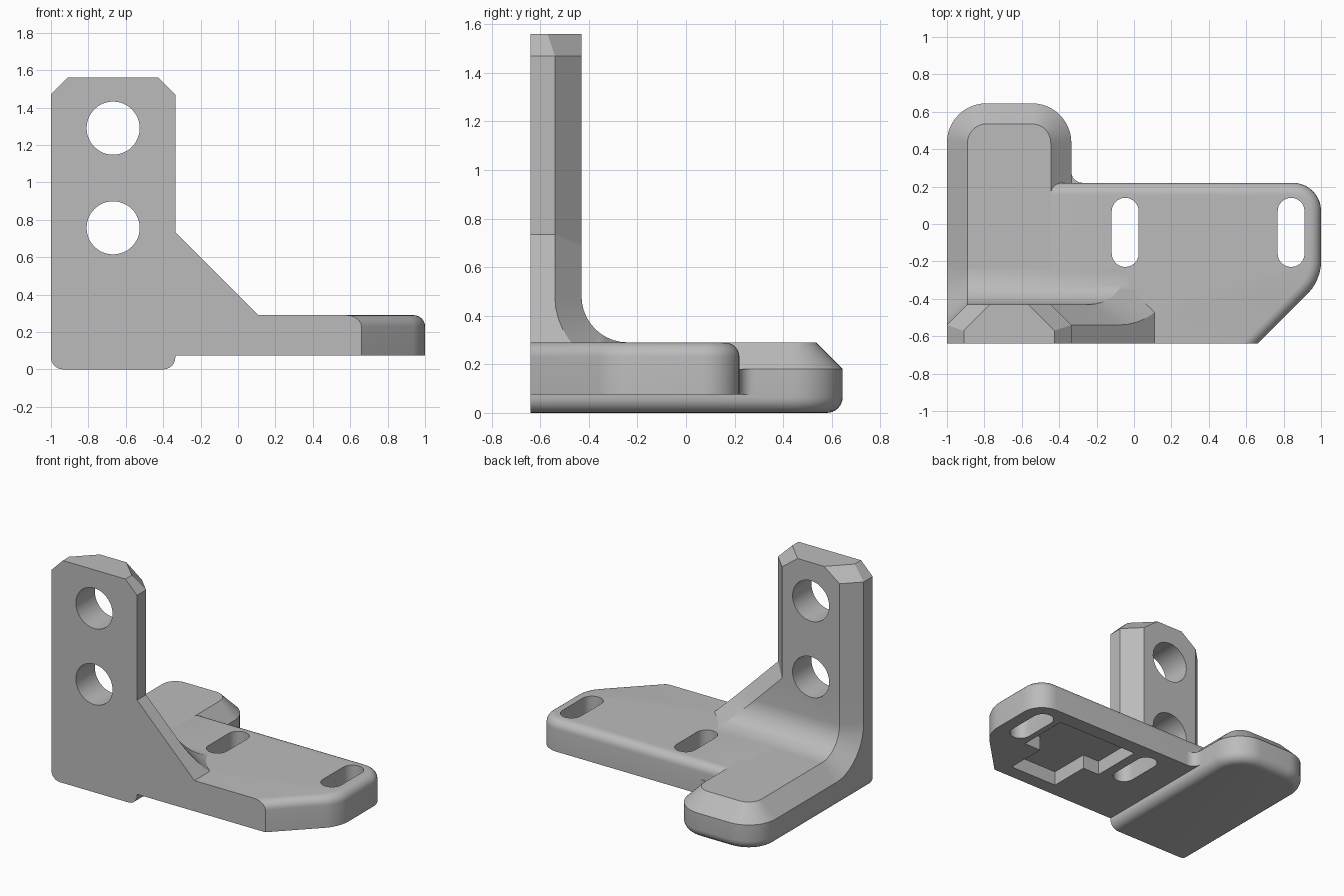
import bpy, bmesh
from math import sin, cos, radians, pi, sqrt
from mathutils import Vector

if "Cube" in bpy.data.objects:
    bpy.data.objects.remove(bpy.data.objects["Cube"], do_unlink=True)

grey = bpy.data.materials.new("plain grey")
grey.use_nodes = True
grey.diffuse_color = (0.5, 0.5, 0.5, 1)
grey.node_tree.nodes["Principled BSDF"].inputs["Base Color"].default_value = (0.5, 0.5, 0.5, 1)

# Shared sizes
LEFT, RIGHT, FRONT = -1.0, -0.335, -0.64
FOOT_BACK, ARM_BACK, ARM_END = 0.645, 0.22, 1.0
DECK, ARM_BASE, TOP, CHAMFER = 0.29, 0.075, 1.56, 0.11
MID = (LEFT + RIGHT) / 2


def make_object(name, bm):
    bmesh.ops.recalc_face_normals(bm, faces=bm.faces[:])
    mesh = bpy.data.meshes.new(name)
    bm.to_mesh(mesh)
    bm.free()
    mesh.materials.append(grey)
    obj = bpy.data.objects.new(name, mesh)
    bpy.context.collection.objects.link(obj)
    return obj


def prism(outline, z0, z1):
    bm = bmesh.new()
    low = [bm.verts.new((x, y, z0)) for x, y in outline]
    high = [bm.verts.new((x, y, z1)) for x, y in outline]
    bm.faces.new(low[::-1])
    bm.faces.new(high)
    for i in range(len(low)):
        j = (i + 1) % len(low)
        bm.faces.new((low[i], low[j], high[j], high[i]))
    bmesh.ops.recalc_face_normals(bm, faces=bm.faces[:])
    return bm


def bevel(bm, rule, width, segments):
    edges = [e for e in bm.edges if rule(e.verts[0].co, e.verts[1].co)]
    bmesh.ops.bevel(bm, geom=edges, offset=width, segments=segments, profile=0.5,
                    affect='EDGES', clamp_overlap=False)


def upright_edge(x, y):
    return lambda a, b: all(abs(p.x - x) < 1e-4 and abs(p.y - y) < 1e-4 for p in (a, b))


def rim(z, *skip):
    """Edges at height z, leaving out those on the skipped (axis, value) planes."""
    def rule(a, b):
        on_plane = any(abs(a[i] - v) < 1e-4 and abs(b[i] - v) < 1e-4 for i, v in skip)
        return abs(a.z - z) < 1e-4 and abs(b.z - z) < 1e-4 and not on_plane
    return rule


def slice_off(bm, point, normal):
    bmesh.ops.bisect_plane(bm, geom=bm.verts[:] + bm.edges[:] + bm.faces[:],
                           plane_co=point, plane_no=normal, clear_outer=True)
    bmesh.ops.holes_fill(bm, edges=[e for e in bm.edges if e.is_boundary], sides=0)
    bmesh.ops.recalc_face_normals(bm, faces=bm.faces[:])


def cut(obj, cutters):
    bpy.context.view_layer.objects.active = obj
    for c in cutters:
        c.hide_render = True
        mod = obj.modifiers.new("cut", 'BOOLEAN')
        mod.operation, mod.solver, mod.object = 'DIFFERENCE', 'EXACT', c
        bpy.ops.object.modifier_apply(modifier=mod.name)
        bpy.data.objects.remove(c, do_unlink=True)


def box_outline(x0, x1, y0, y1):
    return [(x0, y0), (x1, y0), (x1, y1), (x0, y1)]


# Foot: rounded back corners, chamfered top, filleted underside
bm = prism(box_outline(LEFT, RIGHT, FRONT, FOOT_BACK), 0, DECK)
for x in (LEFT, RIGHT):
    bevel(bm, upright_edge(x, FOOT_BACK), 0.21, 12)
bevel(bm, rim(DECK, (1, FRONT)), CHAMFER, 1)
bevel(bm, rim(0, (1, FRONT)), 0.065, 6)
foot = make_object("foot", bm)

# Arm: flat plate with a clipped front corner and filleted top edge
inner_end = -0.5
bm = prism([(inner_end, FRONT), (0.66, FRONT), (ARM_END, -0.3),
            (ARM_END, ARM_BACK), (inner_end, ARM_BACK)], ARM_BASE, DECK)
bevel(bm, upright_edge(ARM_END, ARM_BACK), 0.15, 10)
bevel(bm, upright_edge(ARM_END, -0.3), 0.09, 6)
bevel(bm, rim(DECK, (1, FRONT), (0, inner_end)), 0.06, 6)
arm = make_object("arm", bm)


def slot_cutter(x):
    r, ends = 0.072, (0.068, -0.158)
    outline = []
    for y, start in zip(ends, (0, pi)):
        outline += [(x + r * cos(start + pi * i / 12), y + r * sin(start + pi * i / 12))
                    for i in range(13)]
    return make_object("slot_cutter", prism(outline, -0.1, 0.5))


# T-shaped pocket in the underside, and two through slots
pocket = []
for s in (1, -1):
    half = [(0.185, -0.54), (0.185, -0.25), (0.315, -0.25), (0.315, 0.115)]
    pocket += [(0.41 + s * x, y) for x, y in half[::s]]
cut(arm, [slot_cutter(-0.047), slot_cutter(0.84),
          make_object("pocket_cutter", prism(pocket, -0.1, 0.175))])

# Small concave fillet in the corner between foot and arm
r = 0.06
corner = [(RIGHT - 0.02, ARM_BACK - 0.02), (RIGHT + r, ARM_BACK - 0.02)]
corner += [(RIGHT + r - r * sin(radians(a)), ARM_BACK + r - r * cos(radians(a)))
           for a in range(0, 91, 15)]
corner.append((RIGHT - 0.02, ARM_BACK + r))
corner_fillet = make_object("corner_fillet", prism(corner, ARM_BASE, 0.18))

# Upright with its sloping gusset: one swept section, inset at both sides
ARC_Y, ARC_Z, ARC_R = -0.24, 0.48, 0.19


def section(inset, break_z, x_of_z):
    rad = ARC_R + inset
    rows = [(ARC_Y - rad, TOP), (ARC_Y - rad, break_z)]
    rows += [(ARC_Y - rad * cos(radians(a)), ARC_Z - rad * sin(radians(a)))
             for a in range(0, 91, 9)]
    return [((x_of_z(z), FRONT, z), (x_of_z(z), y, z)) for y, z in rows]


slope_out = 0.4
slope_in = slope_out - CHAMFER * sqrt(2)
break_out = slope_out - RIGHT
break_in = slope_in - (RIGHT - CHAMFER)
sections = [
    section(CHAMFER, break_out, lambda z: LEFT),
    section(0, break_in, lambda z: LEFT + CHAMFER),
    section(0, break_in, lambda z: max(RIGHT - CHAMFER, slope_in - z)),
    section(CHAMFER, break_out, lambda z: max(RIGHT, slope_out - z)),
]
bm = bmesh.new()
grid = [[[bm.verts.new(p) for p in row] for row in sec] for sec in sections]
for a, b in zip(grid, grid[1:]):
    for side in (0, 1):
        for i in range(len(a) - 1):
            bm.faces.new((a[i][side], b[i][side], b[i + 1][side], a[i + 1][side]))
    for end in (0, -1):
        bm.faces.new((a[end][0], b[end][0], b[end][1], a[end][1]))
for sec in (grid[0], grid[-1]):
    for p, q in zip(sec, sec[1:]):
        bm.faces.new((p[0], p[1], q[1], q[0]))
bmesh.ops.recalc_face_normals(bm, faces=bm.faces[:])
# Clipped top corners and their back chamfers
for x, s in ((LEFT, -1), (RIGHT, 1)):
    slice_off(bm, Vector((x, FRONT, 1.47)), Vector((s, 0, 1)))
    slice_off(bm, Vector((x, -0.54, 1.47)), Vector((s * 0.6, 0.6, 0.8)))
upright = make_object("upright", bm)


def hole_cutter(z):
    ring = [(0.142 * cos(2 * pi * i / 48), 0.142 * sin(2 * pi * i / 48)) for i in range(48)]
    obj = make_object("hole_cutter", prism(ring, -0.5, 0.5))
    obj.rotation_euler.x = pi / 2
    obj.location = (MID, -0.5, z)
    bpy.context.view_layer.update()
    return obj


cut(upright, [hole_cutter(1.29), hole_cutter(0.757)])

# Smooth rounded faces, keep edges sharp
for obj in (foot, arm, corner_fillet, upright):
    bpy.ops.object.select_all(action='DESELECT')
    obj.select_set(True)
    bpy.context.view_layer.objects.active = obj
    bpy.ops.object.shade_smooth_by_angle(angle=radians(25))
